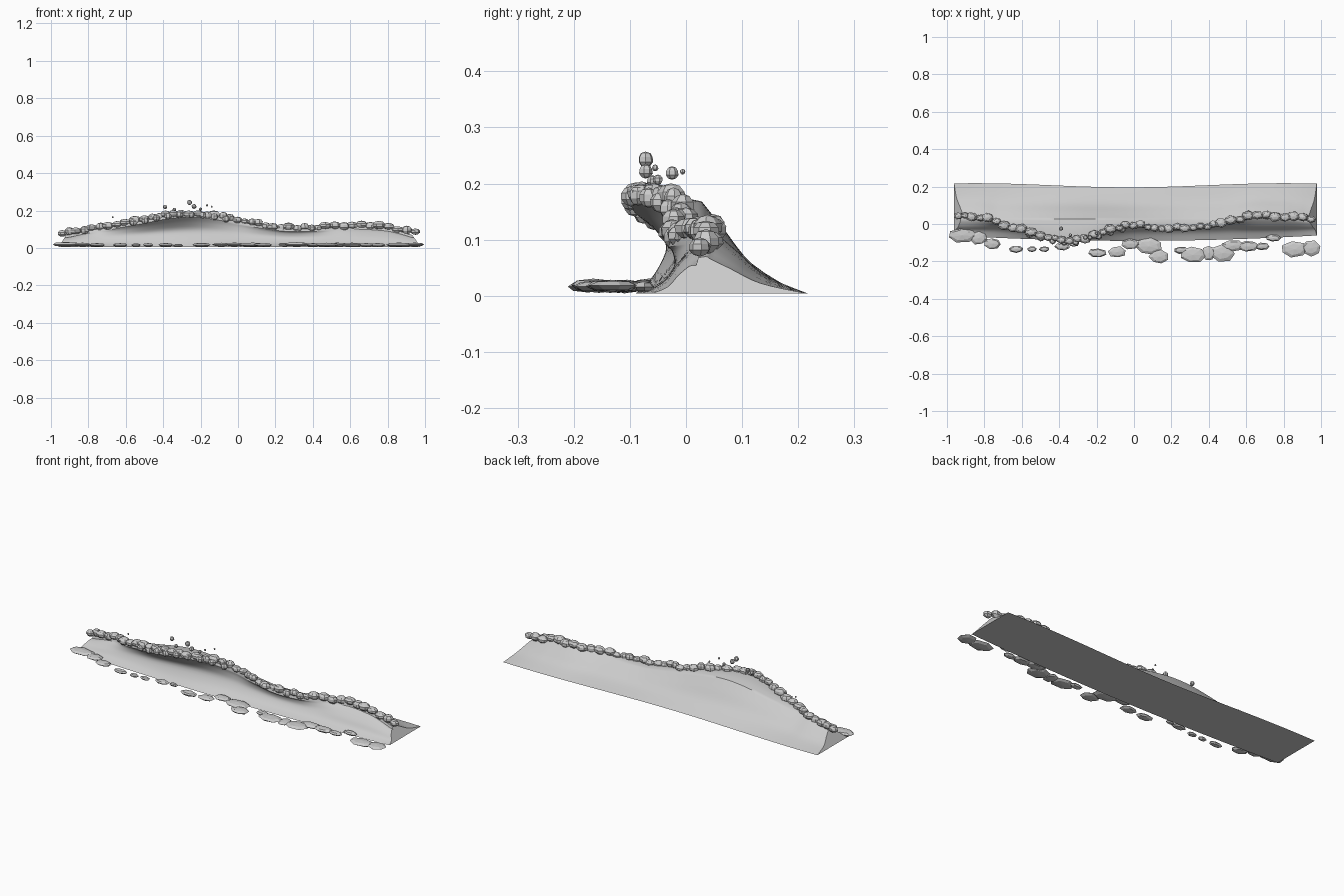
import bpy, bmesh, math, random
from mathutils import Vector

if "Cube" in bpy.data.objects:
    bpy.data.objects.remove(bpy.data.objects["Cube"])

random.seed(4)

# crest line read along the wave: x, y, z
CREST = [(-.97, .05, .072), (-.8, .035, .097), (-.7, .0, .112), (-.6, -.03, .132),
         (-.5, -.06, .15), (-.4, -.082, .17), (-.3, -.082, .182), (-.2, -.055, .18),
         (-.1, -.025, .166), (0, -.005, .145), (.1, -.016, .127), (.25, -.022, .107),
         (.4, -.012, .106), (.5, .015, .112), (.65, .045, .118), (.8, .042, .108),
         (.9, .035, .09), (.98, .03, .072)]


def catmull(a, b, c, d, t):
    return .5 * (2 * b + (c - a) * t + (2 * a - 5 * b + 4 * c - d) * t ** 2
                 + (3 * b - a - 3 * c + d) * t ** 3)


def crest(x):
    n = len(CREST)
    i = 0
    while i < n - 2 and CREST[i + 1][0] < x:
        i += 1
    t = (x - CREST[i][0]) / (CREST[i + 1][0] - CREST[i][0])
    p = [Vector(CREST[min(max(i + k, 0), n - 1)][1:]) for k in (-1, 0, 1, 2)]
    return catmull(*p, t)


def smooth_run(pts, steps):
    pts = [Vector(p) for p in pts]
    out = []
    for i in range(len(pts) - 1):
        q = [pts[min(max(i + k, 0), len(pts) - 1)] for k in (-1, 0, 1, 2)]
        out += [catmull(*q, s / steps) for s in range(steps)]
    return out + [pts[-1]]


def section(x):
    yc, h = crest(x)
    yb = .207 + .011 * math.cos(2 * math.pi * (x + .85) / 1.65)
    yf = -.085 + .02 * abs(x) ** 3 - .01 * math.cos(math.pi * x)* .5
    yr = max(.028, yc + .012)
    zr = h * .92
    yi = -.018 + .2 * min(yc, .02)
    back = smooth_run([(yb, .004), (yr + (yb - yr) * .52, zr * .34),
                       (yr + (yb - yr) * .22, zr * .72), (yr, zr)], 4)
    lip = smooth_run([(yr, zr), ((yr + yc) / 2, h * .97), (yc - .008, h - .004)], 3)[1:]
    face = smooth_run([(yc - .012, h - .018), ((yc + yi) / 2 - .002, h * .73),
                       (yi, h * .5), (yi * .6 + yf * .4, h * .22), (yf, .004)], 4)
    return back + lip + face


# wave body: lofted curling section with sloping end caps and a flat underside
bm = bmesh.new()
rings = []
N = 72
for i in range(N + 1):
    x = -.965 + 1.945 * i / N
    h = crest(x)[1]
    ring = []
    for p in section(x):
        slope = max(0, (abs(x - .0075) - .8) / .1725) * .05 * p.y / h
        ring.append(bm.verts.new((x - math.copysign(slope, x), p.x, p.y)))
    rings.append(ring)
for a, b in zip(rings, rings[1:]):
    for j in range(len(a)):
        k = (j + 1) % len(a)
        bm.faces.new((a[j], a[k], b[k], b[j]))
bm.faces.new(rings[0])
bm.faces.new(rings[-1][::-1])
bmesh.ops.recalc_face_normals(bm, faces=bm.faces)
mesh = bpy.data.meshes.new("wave_body")
bm.to_mesh(mesh)
bm.free()
wave = bpy.data.objects.new("wave_body", mesh)
bpy.context.collection.objects.link(wave)
bpy.context.view_layer.objects.active = wave
wave.select_set(True)
bpy.ops.object.shade_smooth_by_angle(angle=math.radians(35))


# faceted foam chunks gathered in one object
def foam(name, blobs, seg, rings, jitter):
    bm = bmesh.new()
    for x, y, z, rx, ry, rz in blobs:
        new = bmesh.ops.create_uvsphere(bm, u_segments=seg, v_segments=rings, radius=1)["verts"]
        turn = random.uniform(0, 6.28)
        ca, sa = math.cos(turn), math.sin(turn)
        for v in new:
            k = 1 + random.uniform(-jitter, jitter)
            px, py, pz = v.co
            v.co = (x + rx * k * (ca * px - sa * py), y + ry * k * (sa * px + ca * py), z + rz * pz)
    mesh = bpy.data.meshes.new(name)
    bm.to_mesh(mesh)
    bm.free()
    bpy.context.collection.objects.link(bpy.data.objects.new(name, mesh))


# foam along the crest
blobs = []
x = -.94
while x < .97:
    y, z = crest(x)
    r = random.uniform(.023, .036)
    blobs.append((x, y + random.uniform(-.007, .007), z + random.uniform(-.002, .01),
                  r, r * .75, random.uniform(.017, .023)))
    x += r * 1.45
for i in range(9):
    x = -.56 + i * .062
    y, z = crest(x)
    blobs.append((x, y - .015, z - .004, .02, .018, .018))
foam("crest_foam", blobs, 7, 5, .1)

# flat foam patches on the water in front: x, y, half width, half depth
PATCHES = [(-.92, -.06, .08, .04), (-.83, -.075, .045, .035), (-.755, -.105, .047, .03),
           (-.63, -.135, .042, .019), (-.545, -.135, .025, .015), (-.48, -.135, .03, .015),
           (-.385, -.12, .042, .021), (-.32, -.11, .025, .011), (-.195, -.155, .052, .026),
           (-.09, -.15, .046, .03), (-.02, -.105, .05, .03), (.08, -.12, .072, .043),
           (.135, -.175, .053, .038), (.25, -.14, .04, .02), (.315, -.165, .07, .045),
           (.4, -.155, .036, .04), (.475, -.155, .065, .046), (.53, -.115, .06, .03),
           (.61, -.12, .06, .03), (.685, -.12, .04, .02), (.745, -.075, .042, .02),
           (.86, -.135, .075, .042), (.945, -.13, .05, .042)]
foam("water_foam", [(x, y, .012 + .15 * rx * .5 + random.uniform(-.001, .003), rx, ry, .008 + rx * .05)
                    for x, y, rx, ry in PATCHES], 7, 4, .1)

# spray droplets above the peak
SPRAY = [(-.26, -.072, .243, .014), (-.235, -.072, .222, .013), (-.39, -.025, .219, .012),
         (-.165, -.055, .228, .006), (-.14, -.006, .221, .005), (-.67, -.01, .165, .005),
         (-.34, -.06, .205, .01), (-.2, -.05, .207, .009)]
foam("spray_drops", [(x, y, z, r, r, r) for x, y, z, r in SPRAY], 7, 5, .08)
